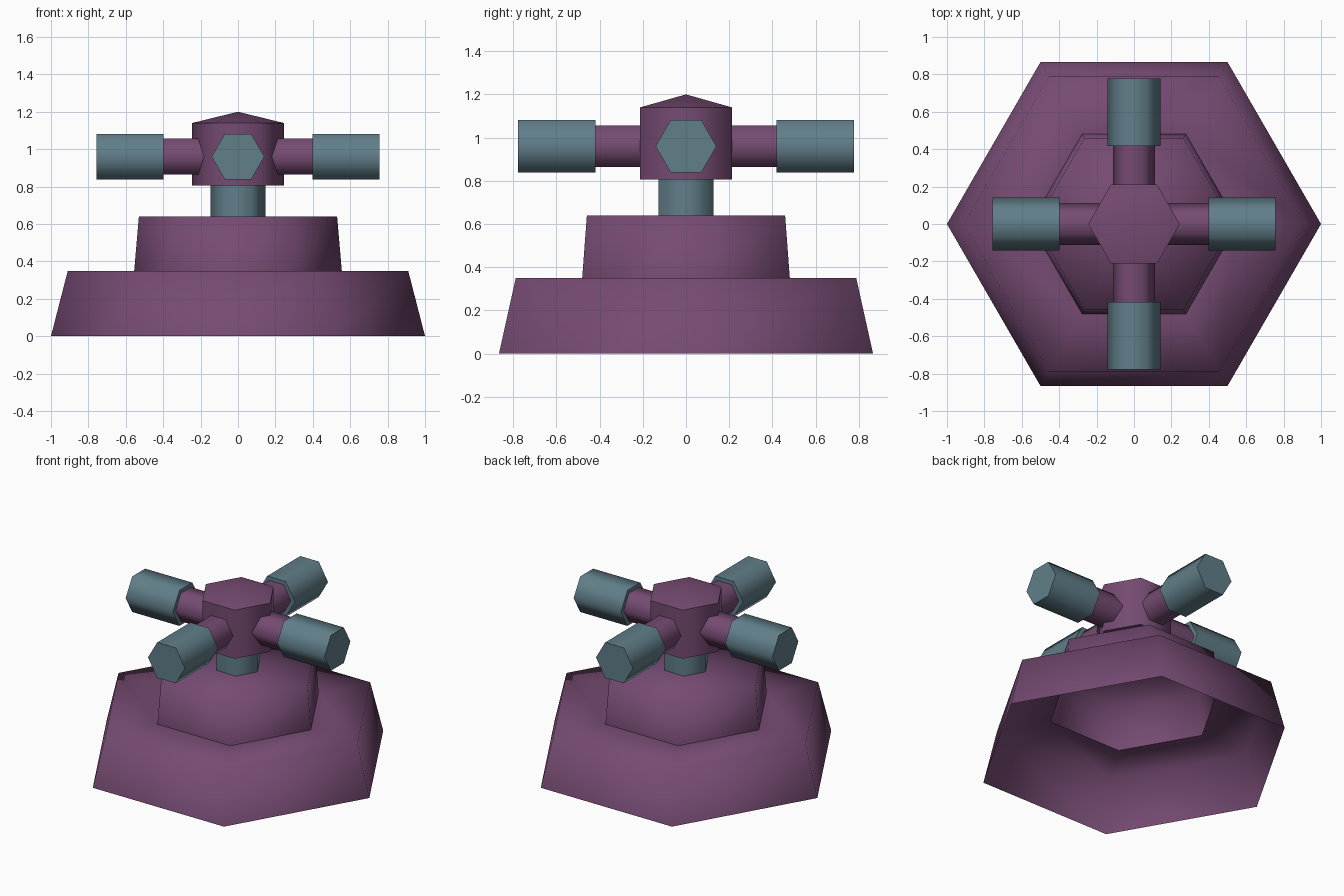
import bpy, bmesh, math
from mathutils import Matrix

if "Cube" in bpy.data.objects:
    bpy.data.objects.remove(bpy.data.objects["Cube"])


def material(name, rgb):
    m = bpy.data.materials.new(name)
    m.diffuse_color = (*rgb, 1)
    m.use_nodes = True
    m.node_tree.nodes["Principled BSDF"].inputs["Base Color"].default_value = m.diffuse_color
    return m


PURPLE = material("plum purple", (0.18, 0.07, 0.17))
TEAL = material("slate teal", (0.12, 0.21, 0.25))


def hex_lathe(name, profile, mat, matrix=Matrix(), smooth_angle=65):
    """Six-sided turned part from (radius, height) points; radius 0 is a tip."""
    bm = bmesh.new()
    rings = []
    for r, z in profile:
        if r == 0:
            rings.append([bm.verts.new((0, 0, z))] * 6)
        else:
            rings.append([bm.verts.new((r * math.cos(k * math.pi / 3),
                                        r * math.sin(k * math.pi / 3), z)) for k in range(6)])
    for a, b in zip(rings, rings[1:]):
        for k in range(6):
            n = (k + 1) % 6
            corners = list(dict.fromkeys((a[k], a[n], b[n], b[k])))
            bm.faces.new(corners)
    bm.transform(matrix)
    mesh = bpy.data.meshes.new(name)
    bm.to_mesh(mesh)
    bm.free()
    mesh.materials.append(mat)
    ob = bpy.data.objects.new(name, mesh)
    bpy.context.collection.objects.link(ob)
    bpy.ops.object.select_all(action='DESELECT')
    ob.select_set(True)
    bpy.context.view_layer.objects.active = ob
    bpy.ops.object.shade_smooth_by_angle(angle=math.radians(smooth_angle))
    return ob


def closed(r, z0, z1):
    return [(0, z0), (r, z0), (r, z1), (0, z1)]


# Hollow two-step base, open underneath
hex_lathe("base_skirt", [(1.0, 0), (0.91, 0.35), (0.555, 0.35)], PURPLE, smooth_angle=89)
hex_lathe("base_step", [(0.555, 0.35), (0.53, 0.64), (0, 0.64)], PURPLE, smooth_angle=89)

# Neck and pointed hub
hex_lathe("neck", closed(0.147, 0.64, 0.81), TEAL)
hex_lathe("hub", [(0, 0.805), (0.245, 0.805), (0.245, 1.14), (0, 1.2)], PURPLE)

# Four arms with handle grips, corners pointing sideways
for i, (label, start) in enumerate([("right", 0.397), ("back", 0.418),
                                    ("left", 0.397), ("front", 0.418)]):
    turn = (Matrix.Translation((0, 0, 0.96))
            @ Matrix.Rotation(i * math.pi / 2, 4, 'Z')
            @ Matrix.Rotation(math.pi / 2, 4, 'Y')
            @ Matrix.Rotation(math.pi / 2, 4, 'Z'))
    hex_lathe(label + "_arm", closed(0.111, 0.12, start + 0.01), PURPLE, turn)
    hex_lathe(label + "_grip", closed(0.141, start, start + 0.36), TEAL, turn)
